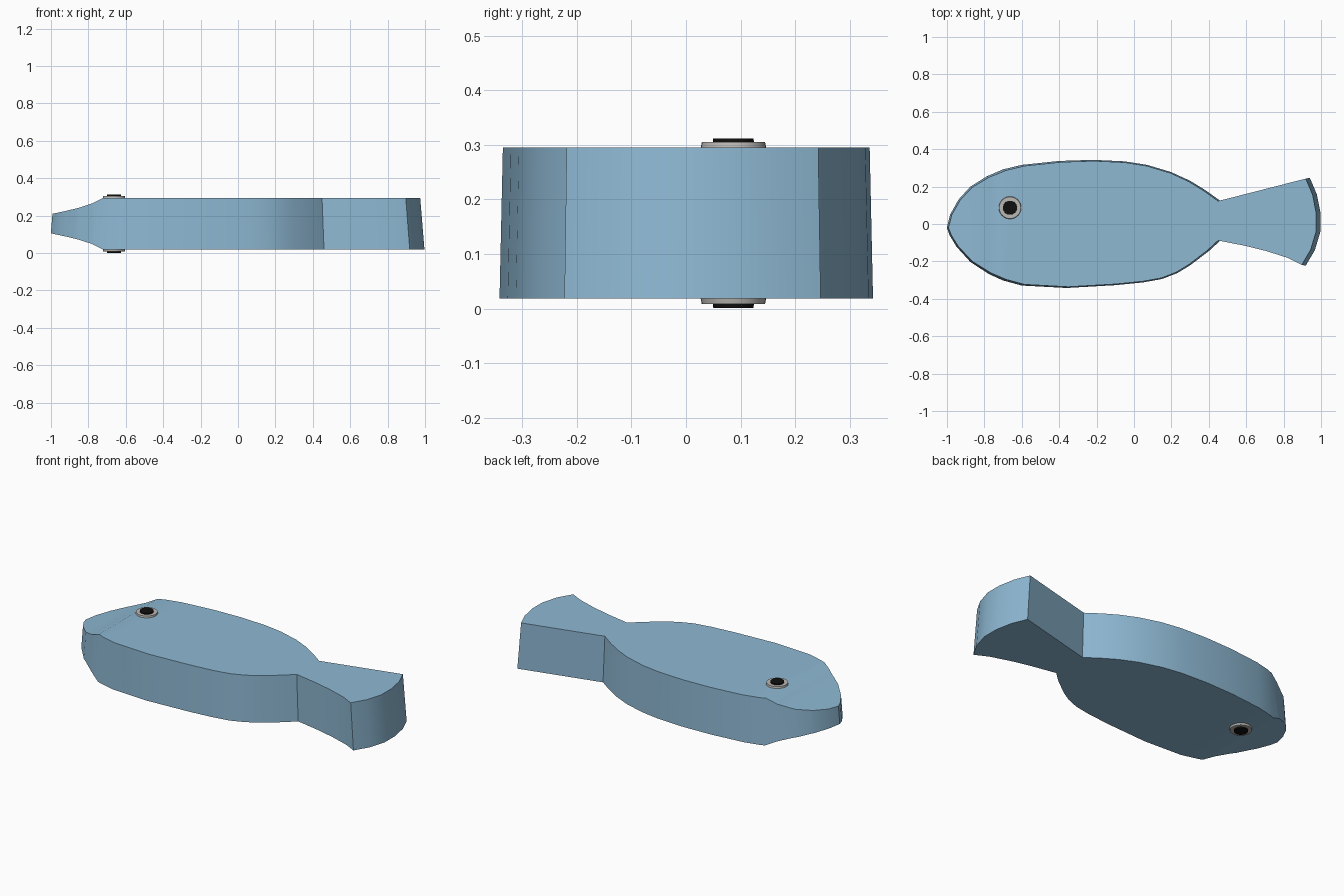
import bpy
import bmesh

if "Cube" in bpy.data.objects:
    bpy.data.objects.remove(bpy.data.objects["Cube"])


def material(name, color):
    m = bpy.data.materials.new(name)
    m.diffuse_color = (*color, 1)
    m.use_nodes = True
    m.node_tree.nodes["Principled BSDF"].inputs["Base Color"].default_value = m.diffuse_color
    return m


BLUE = material("blue", (0.27, 0.48, 0.65))
SILVER = material("silver", (0.5, 0.48, 0.46))
BLACK = material("black", (0.005, 0.005, 0.005))


def loft(name, lower, upper, mat=None):
    """Closed solid between two matching loops of 3D points."""
    bm = bmesh.new()
    a = [bm.verts.new(p) for p in lower]
    b = [bm.verts.new(p) for p in upper]
    n = len(a)
    for i in range(n):
        j = (i + 1) % n
        bm.faces.new((a[i], a[j], b[j], b[i]))
    bm.faces.new(a)
    bm.faces.new(b)
    bmesh.ops.recalc_face_normals(bm, faces=bm.faces)
    mesh = bpy.data.meshes.new(name)
    bm.to_mesh(mesh)
    bm.free()
    ob = bpy.data.objects.new(name, mesh)
    bpy.context.collection.objects.link(ob)
    if mat:
        mesh.materials.append(mat)
    return ob


def activate(ob):
    bpy.ops.object.select_all(action='DESELECT')
    ob.select_set(True)
    bpy.context.view_layer.objects.active = ob


def smooth(ob):
    activate(ob)
    bpy.ops.object.shade_smooth_by_angle(angle=0.5)


# Fish outline seen from above: back, tail fin, belly, nose
outline = [
    (-1.008, -0.02), (-0.99, 0.05), (-0.945, 0.13), (-0.88, 0.2), (-0.79, 0.255),
    (-0.7, 0.292), (-0.6, 0.316), (-0.4, 0.337), (-0.22, 0.343), (-0.05, 0.335),
    (0.07, 0.316), (0.2, 0.277), (0.3, 0.231), (0.38, 0.182), (0.46, 0.125),
    (0.94, 0.247), (0.977, 0.16), (0.997, 0.06), (0.997, -0.04), (0.967, -0.14),
    (0.918, -0.223), (0.84, -0.184), (0.72, -0.146), (0.6, -0.117), (0.46, -0.09),
    (0.4, -0.145), (0.3, -0.221), (0.23, -0.263), (0.15, -0.294), (0.05, -0.312),
    (-0.1, -0.327), (-0.36, -0.342), (-0.6, -0.329), (-0.7, -0.302),
    (-0.78, -0.267), (-0.88, -0.203), (-0.955, -0.122), (-0.993, -0.06)]
Z0, Z1 = 0.018, 0.295
body = loft("fish_body",
            [(x, y, Z0) for x, y in outline],
            [(x * 0.977, y * 0.982, Z1) for x, y in outline], BLUE)


# Hollows that thin the nose from above and below
def nose_cutter(name, z_of):
    profile = [(-0.72, 0), (-0.78, 0.03), (-0.85, 0.053), (-0.92, 0.07),
               (-1.0, 0.087), (-1.1, 0.105), (-1.1, -0.1), (-0.72, -0.1)]
    pts = [(x, z_of(d)) for x, d in profile]
    ob = loft(name, [(x, -0.6, z) for x, z in pts], [(x, 0.6, z) for x, z in pts])
    ob.hide_render = True
    return ob


cutters = [nose_cutter("nose_cutter_top", lambda d: Z1 - d),
           nose_cutter("nose_cutter_bottom", lambda d: Z0 + d)]
for c in cutters:
    mod = body.modifiers.new("cut", 'BOOLEAN')
    mod.operation = 'DIFFERENCE'
    mod.solver = 'EXACT'
    mod.object = c
    activate(body)
    bpy.ops.object.modifier_apply(modifier=mod.name)
for c in cutters:
    bpy.data.objects.remove(c)
smooth(body)


# Eyes on both flat sides: silver washer with a raised black pupil
def disc(name, r, r_end, z, depth, sign, mat):
    r1, r2 = (r, r_end) if sign > 0 else (r_end, r)
    bpy.ops.mesh.primitive_cone_add(vertices=32, radius1=r1, radius2=r2, depth=depth,
                                    location=(-0.663, 0.087, z + sign * depth / 2))
    ob = bpy.context.object
    ob.name = name
    ob.data.materials.append(mat)
    smooth(ob)


for side, z, s in (("top", Z1, 1), ("bottom", Z0, -1)):
    disc("eye_ring_" + side, 0.06, 0.058, z, 0.01, s, SILVER)
    disc("pupil_" + side, 0.038, 0.037, z, 0.017, s, BLACK)
